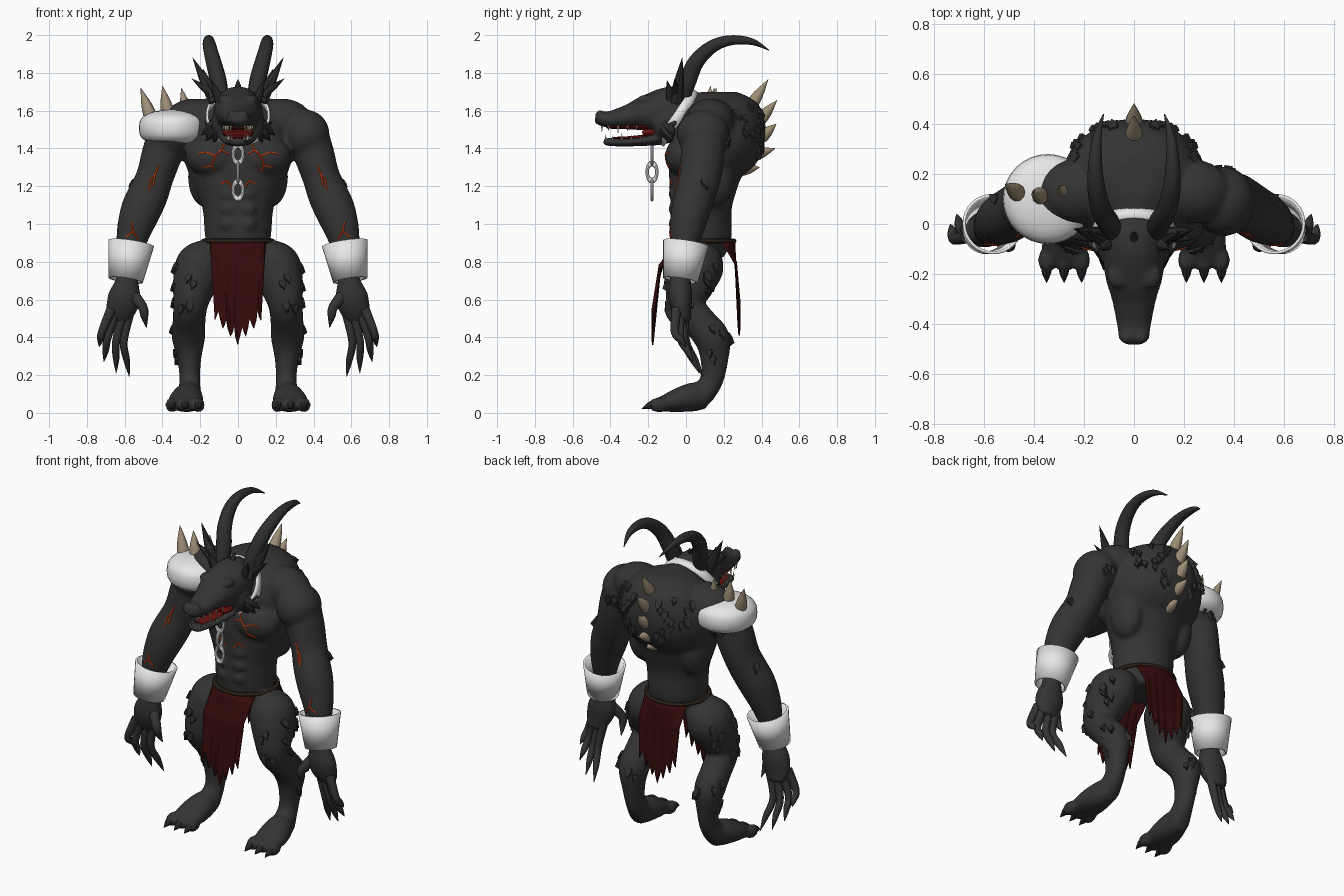
import bpy, bmesh, math, random
from mathutils import Vector, Matrix
from mathutils.bvhtree import BVHTree

if "Cube" in bpy.data.objects:
    bpy.data.objects.remove(bpy.data.objects["Cube"])

random.seed(4)

def mat(name, r, g, b):
    m = bpy.data.materials.new(name)
    m.diffuse_color = (r, g, b, 1)
    m.use_nodes = True
    m.node_tree.nodes["Principled BSDF"].inputs["Base Color"].default_value = m.diffuse_color
    return m

HIDE = mat("dark hide", .034, .034, .034)
PLATE = mat("plate grey", .028, .028, .028)
WHITE = mat("white metal", .8, .8, .8)
BONE = mat("tan bone", .34, .27, .18)
CLOTH = mat("dark red cloth", .036, .003, .003)
BELT = mat("brown leather", .04, .028, .016)
GLOW = mat("glowing orange", .85, .075, .01)
MOUTH = mat("mouth red", .13, .006, .005)
TOOTH = mat("tooth ivory", .7, .62, .45)

def loft(bm, pts, n=16, k=4):
    """Smooth tube through points (x, y, z, radius across, radius deep)."""
    P = [Vector(p) for p in pts]
    P = [P[0]] + P + [P[-1]]
    S = []
    for a, b, c, d in zip(P, P[1:], P[2:], P[3:]):
        for i in range(k):
            t = i / k
            S.append(.5 * (2 * b + (c - a) * t + (2 * a - 5 * b + 4 * c - d) * t * t
                           + (3 * b - a - 3 * c + d) * t ** 3))
    S.append(P[-1])
    rings = []
    for i, p in enumerate(S):
        t = (Vector(S[min(i + 1, len(S) - 1)][:3]) - Vector(S[max(i - 1, 0)][:3])).normalized()
        ref = Vector((1, 0, 0)) if abs(t.x) < .9 else Vector((0, 1, 0))
        u = (ref - t * ref.dot(t)).normalized()
        v = t.cross(u)
        rings.append([bm.verts.new(Vector(p[:3]) + u * math.cos(2 * math.pi * j / n) * max(p[3], .001)
                      + v * math.sin(2 * math.pi * j / n) * max(p[4], .001)) for j in range(n)])
    for A, B in zip(rings, rings[1:]):
        for j in range(n):
            bm.faces.new((A[j], A[(j + 1) % n], B[(j + 1) % n], B[j]))
    bm.faces.new(rings[0][::-1])
    bm.faces.new(rings[-1])

def ball(bm, c, r, n=24, box=1):
    vs = bmesh.ops.create_uvsphere(bm, u_segments=n, v_segments=n // 2, radius=1)["verts"]
    for v in vs:
        z = math.copysign(abs(v.co.z) ** box, v.co.z)
        v.co = Vector((c[0] + v.co.x * r[0], c[1] + v.co.y * r[1], c[2] + z * r[2]))

def spike(bm, base, tip, r, n=8):
    b, t = Vector(base), Vector(tip)
    loft(bm, [(*b, r, r), (*b.lerp(t, .45), r * .75, r * .75), (*t, .001, .001)], n, 3)

def scale(bm, p, normal, way, size):
    """Flat pointed plate lying on a surface."""
    d = (Vector(way) - normal * normal.dot(Vector(way))).normalized() + normal * .25
    d.normalize()
    s = d.cross(normal).normalized()
    M = Matrix((s, d, s.cross(d))).transposed().to_4x4()
    M.translation = p
    out = [(-.45, -.5), (.45, -.5), (.55, .1), (0, 1), (-.55, .1)]
    lo = [bm.verts.new(M @ Vector((x * size, y * size, -.02))) for x, y in out]
    hi = [bm.verts.new(M @ Vector((x * size * .8, y * size * .9, .012))) for x, y in out]
    bm.faces.new(lo)
    bm.faces.new(hi)
    for i in range(5):
        bm.faces.new((lo[i], lo[(i + 1) % 5], hi[(i + 1) % 5], hi[i]))

def mirror(bm):
    g = bmesh.ops.duplicate(bm, geom=bm.verts[:] + bm.edges[:] + bm.faces[:])["geom"]
    for v in g:
        if isinstance(v, bmesh.types.BMVert):
            v.co.x *= -1

def shade(o, angle=40):
    bpy.ops.object.select_all(action='DESELECT')
    o.select_set(True)
    bpy.context.view_layer.objects.active = o
    bpy.ops.object.shade_smooth_by_angle(angle=math.radians(angle))

def finish(bm, name, m, voxel=0, solid=0, angle=40):
    bmesh.ops.recalc_face_normals(bm, faces=bm.faces)
    me = bpy.data.meshes.new(name)
    bm.to_mesh(me)
    bm.free()
    o = bpy.data.objects.new(name, me)
    bpy.context.collection.objects.link(o)
    me.materials.append(m)
    bpy.context.view_layer.objects.active = o
    if voxel:
        r = o.modifiers.new("fuse", 'REMESH')
        r.mode, r.voxel_size = 'VOXEL', voxel
        s = o.modifiers.new("soften", 'SMOOTH')
        s.factor, s.iterations = .5, 8
        for n in ("fuse", "soften"):
            bpy.ops.object.modifier_apply(modifier=n)
    if solid:
        o.modifiers.new("thickness", 'SOLIDIFY').thickness = solid
    shade(o, 80 if voxel else angle)
    return o

# Body: limbs and muscles on one side, mirrored, then torso and neck
bm = bmesh.new()
loft(bm, [(.36, .10, 1.53, .10, .11), (.40, .09, 1.38, .108, .118), (.44, .075, 1.25, .10, .112),
          (.475, .05, 1.16, .108, .108), (.515, .025, 1.07, .108, .105), (.555, 0, .95, .09, .088),
          (.578, -.02, .82, .065, .065), (.585, -.03, .72, .056, .056), (.60, -.03, .62, .088, .065),
          (.62, -.02, .54, .08, .05), (.63, 0, .48, .05, .03)])           # arm and palm
ball(bm, (.36, .09, 1.475), (.125, .14, .13))                             # shoulder
loft(bm, [(.14, .08, .87, .07, .10), (.195, .06, .79, .13, .145), (.23, .02, .68, .118, .13),
          (.252, .0, .57, .092, .10), (.26, .08, .47, .088, .09), (.262, .14, .39, .088, .095),
          (.258, .15, .28, .064, .075), (.255, .135, .17, .055, .062), (.26, .08, .09, .07, .065)])
loft(bm, [(.26, .12, .07, .05, .055), (.265, .05, .085, .075, .078), (.275, -.05, .065, .095, .063),
          (.28, -.13, .045, .088, .04)])                                  # foot
for x in (.21, .28, .35):
    ball(bm, (x, -.145, .042), (.036, .055, .042), 12)                    # toes
ball(bm, (.13, -.01, 1.36), (.15, .10, .11))                              # chest muscle
ball(bm, (.175, .15, 1.25), (.09, .11, .16))                              # side back muscle
ball(bm, (.23, .13, 1.55), (.16, .13, .115))                              # neck muscle
for z in (1.0, 1.08, 1.16):
    ball(bm, (.05, -.06, z), (.05, .035, .04), 12)                        # belly muscles
mirror(bm)
loft(bm, [(0, .08, .82, .12, .12), (0, .08, .92, .172, .16), (0, .08, 1.08, .188, .162),
          (0, .09, 1.2, .235, .18), (0, .11, 1.32, .28, .205), (0, .16, 1.45, .30, .255),
          (0, .18, 1.58, .26, .235), (0, .18, 1.66, .18, .17), (0, .18, 1.70, .08, .09)], 24)
loft(bm, [(0, .18, 1.54, .19, .15), (0, .08, 1.56, .15, .14), (0, -.06, 1.58, .12, .12)])
body = finish(bm, "body", HIDE, .012)
tree = BVHTree.FromObject(body, bpy.context.evaluated_depsgraph_get())

# Head: skull, brows, nose and lower jaw
bm = bmesh.new()
loft(bm, [(0, .06, 1.59, .11, .11), (0, -.05, 1.595, .13, .135), (0, -.15, 1.59, .125, .122),
          (0, -.23, 1.585, .112, .09), (0, -.3, 1.57, .09, .066), (0, -.4, 1.553, .07, .046),
          (0, -.46, 1.56, .06, .036), (0, -.48, 1.565, .035, .022)])
loft(bm, [(0, -.05, 1.49, .10, .05), (0, -.14, 1.46, .10, .042), (0, -.22, 1.44, .088, .027),
          (0, -.34, 1.432, .062, .022), (0, -.42, 1.435, .044, .021), (0, -.438, 1.437, .024, .015)])
for s in (-1, 1):
    ball(bm, (s * .065, -.21, 1.66), (.045, .05, .025), 12)
    ball(bm, (s * .03, -.455, 1.58), (.026, .027, .024), 12)
    ball(bm, (s * .095, -.1, 1.53), (.05, .08, .08), 12)
finish(bm, "head", HIDE, .01)

# Mouth lining and tongue
bm = bmesh.new()
loft(bm, [(0, -.12, 1.485, .09, .04), (0, -.19, 1.482, .082, .034), (0, -.23, 1.475, .07, .015)])
loft(bm, [(0, -.2, 1.462, .06, .014), (0, -.3, 1.455, .046, .01), (0, -.39, 1.455, .024, .006)])
loft(bm, [(0, -.2, 1.515, .08, .02), (0, -.3, 1.513, .065, .012), (0, -.42, 1.515, .04, .01)])
finish(bm, "mouth_and_tongue", MOUTH)

# Teeth
bm = bmesh.new()
for y, w, L in ((-.26, .08, .012), (-.31, .07, .015), (-.36, .062, .03), (-.41, .054, .012), (-.445, .04, .02)):
    spike(bm, (w * .95, y, 1.522), (w * .95, y, 1.507 - L), .006, 6)
    spike(bm, (w * .8, y + .02, 1.445), (w * .82, y + .02, 1.46 + L * .7), .005, 6)
mirror(bm)
finish(bm, "teeth", TOOTH)

# Horns
bm = bmesh.new()
loft(bm, [(.085, -.03, 1.65, .04, .045), (.105, .01, 1.76, .044, .047), (.13, .055, 1.86, .041, .043),
          (.15, .14, 1.94, .036, .035), (.155, .24, 1.973, .028, .027), (.147, .35, 1.965, .018, .018),
          (.122, .44, 1.92, .002, .002)], 14, 6)
mirror(bm)
finish(bm, "horns", PLATE)

# Ears and cheek tufts
bm = bmesh.new()
for b, t, r in [((.12, -.05, 1.65), (.24, -.02, 1.88), .036), ((.13, -.06, 1.67), (.185, -.03, 1.82), .028),
                ((.13, -.05, 1.68), (.245, -.06, 1.77), .024), ((.1, -.08, 1.66), (.14, -.1, 1.76), .025),
                ((.12, -.09, 1.52), (.18, -.05, 1.54), .035), ((.12, -.1, 1.53), (.195, -.06, 1.47), .035),
                ((.12, -.11, 1.51), (.17, -.07, 1.44), .035), ((.1, -.12, 1.5), (.13, -.08, 1.43), .03)]:
    spike(bm, b, t, r)
mirror(bm)
spike(bm, (0, -.06, 1.71), (0, -.03, 1.765), .02)
finish(bm, "ears_and_tufts", PLATE)

# Fingers and thumbs
bm = bmesh.new()
for b, m, t in [((.57, -.01), (.605, .0, .38), (.575, .09, .19)), ((.605, -.02), (.645, -.01, .38), (.645, .07, .21)),
                ((.645, -.03), (.69, -.03, .40), (.71, .04, .27)), ((.67, -.05), (.72, -.06, .43), (.735, 0, .35))]:
    loft(bm, [(*b, .55, .027, .027), (*m, .021, .022), (*Vector(m).lerp(Vector(t), .55), .017, .019),
              (*t, .001, .001)], 10)
loft(bm, [(.56, -.04, .63, .035, .035), (.505, -.085, .56, .026, .026), (.495, -.08, .51, .02, .02),
          (.485, -.05, .45, .001, .001)], 10)
mirror(bm)
finish(bm, "fingers", HIDE, angle=60)
bm = bmesh.new()
for x in (.21, .28, .35):
    spike(bm, (x, -.175, .045), (x, -.235, .022), .022)
mirror(bm)
finish(bm, "toe_claws", PLATE)

# Bone spikes on the spine and shoulder guard
bm = bmesh.new()
for b, t in [((0, .34, 1.62), (0, .435, 1.765)), ((0, .39, 1.55), (0, .482, 1.655)), ((0, .40, 1.46), (0, .478, 1.53)),
             ((0, .36, 1.365), (0, .472, 1.40)), ((0, .30, 1.29), (0, .39, 1.30)),
             ((-.46, .12, 1.56), (-.515, .16, 1.72)), ((-.37, .11, 1.58), (-.40, .13, 1.73)),
             ((-.265, .11, 1.56), (-.30, .15, 1.72))]:
    spike(bm, b, t, .037, 10)
finish(bm, "bone_spikes", BONE)
bm = bmesh.new()
ball(bm, (-.345, .1, 1.508), (.18, .18, .098), 32, .68)
finish(bm, "shoulder_guard", WHITE, angle=60)

# Wrist cuffs and neck collar (open bands)
bm = bmesh.new()
axis = Vector((.03, -.03, -.2)).to_track_quat('Z', 'Y').to_matrix().to_4x4()
bmesh.ops.create_cone(bm, cap_ends=False, segments=32, radius1=.122, radius2=.092, depth=.2,
                      matrix=Matrix.Translation((.58, -.015, .80)) @ axis)
mirror(bm)
finish(bm, "wrist_cuffs", WHITE, solid=.012)
bm = bmesh.new()
up = Vector((0, .17, .25)).normalized()
M = Matrix(((1, 0, 0), up, Vector((1, 0, 0)).cross(up))).transposed().to_4x4()
M.translation = (0, -.045, 1.565)
bmesh.ops.create_cone(bm, cap_ends=False, segments=36, radius1=.17, radius2=.17, depth=.055, matrix=M)
finish(bm, "collar", WHITE, solid=.012)

# Chain and belt
def ring(name, m, loc, rot, major, minor, sc):
    bpy.ops.mesh.primitive_torus_add(location=loc, rotation=rot, major_radius=major, minor_radius=minor,
                                     major_segments=32, minor_segments=8)
    o = bpy.context.object
    o.name, o.scale = name, sc
    o.data.materials.append(m)
    shade(o)
for i, z in enumerate((1.37, 1.275, 1.18)):
    ring("chain_link", WHITE, (0, -.18, z), (math.pi / 2, 0, (i % 2) * math.pi / 2), .026, .009, (1, 1.75, 1))
ring("belt", BELT, (0, .08, .91), (0, 0, 0), .183, .012, (1, .96, 1))

# Ragged loincloths, front and back
for name, side, flat, hang in (("front_loincloth", -1, -.125, -.18), ("back_loincloth", 1, .26, .285)):
    bm = bmesh.new()
    N, R = 24, 12
    g = []
    for i in range(N + 1):
        u = i / N * 2 - 1
        low = (.36 if side < 0 else .41) + .13 * abs(u) + (.075 if i % 4 == 2 else .035 if i % 2 else 0)
        col = []
        for j in range(R + 1):
            t = j / R
            x = u * (.148 - .025 * t)
            arc = .08 + side * .183 * math.sqrt(1 - (x / .19) ** 2)
            f = min(1, t * 3)
            y = arc * (1 - f) + (flat + (hang - flat) * t) * f + .004 * math.sin(u * 14) * t
            col.append(bm.verts.new((x, y, .905 + (low - .905) * t)))
        g.append(col)
    for i in range(N):
        for j in range(R):
            bm.faces.new((g[i][j], g[i + 1][j], g[i + 1][j + 1], g[i][j + 1]))
    finish(bm, name, CLOTH, solid=.008)

# Hide plates scattered on back, shoulders, thighs and calves
bm = bmesh.new()
def scatter(count, xr, yr, zr, ray, way, far=.2):
    for _ in range(count):
        o = Vector([random.uniform(*r) for r in (xr, yr, zr)])
        p, n, *_r = tree.ray_cast(o - Vector(ray) * far, Vector(ray).normalized())
        if p:
            scale(bm, p, n, way, random.uniform(.03, .048))
scatter(15, (.07, .25), (.2, .2), (1.32, 1.62), (0, -1, 0), (0, .3, -1), .5)
scatter(3, (.3, .4), (.2, .2), (1.42, 1.52), (0, -1, 0), (0, .3, -1), .5)
scatter(6, (.2, .2), (-.06, .12), (.58, .78), (-1, 0, 0), (0, .4, -1))
scatter(5, (.2, .31), (0, 0), (.55, .72), (-.3, 1, 0), (.3, 0, -1))
scatter(4, (.26, .26), (.1, .2), (.28, .45), (-1, 0, 0), (0, .3, -1), .18)
scatter(4, (.18, .3), (.1, .1), (.3, .78), (0, -1, 0), (0, .3, -1))
scatter(1, (.45, .45), (.08, .1), (1.2, 1.25), (-1, 0, 0), (0, .3, -1))
mirror(bm)
finish(bm, "hide_plates", PLATE, angle=20)

# Glowing cracks traced over chest and arms
bm = bmesh.new()
for line in [[(.05, 1.37), (.09, 1.39), (.12, 1.36), (.17, 1.38), (.21, 1.37)], [(.12, 1.36), (.14, 1.31), (.19, 1.30)],
             [(.09, 1.39), (.07, 1.43)], [(.14, 1.31), (.12, 1.28)], [(.03, 1.19), (.06, 1.23), (.09, 1.21)],
             [(.42, 1.31), (.44, 1.26), (.46, 1.24), (.47, 1.18)], [(.44, 1.26), (.45, 1.20)],
             [(.53, .92), (.555, .96), (.565, 1.01)], [(.555, .96), (.595, .93)]]:
    for (x0, z0), (x1, z1) in zip(line, line[1:]):
        hits = [tree.ray_cast(Vector((x0 + (x1 - x0) * i / 4, -1, z0 + (z1 - z0) * i / 4)), Vector((0, 1, 0)))[0]
                for i in range(5)]
        loft(bm, [(*h, .0048, .0048) for h in hits if h], 6, 1)
mirror(bm)
finish(bm, "glowing_cracks", GLOW)
